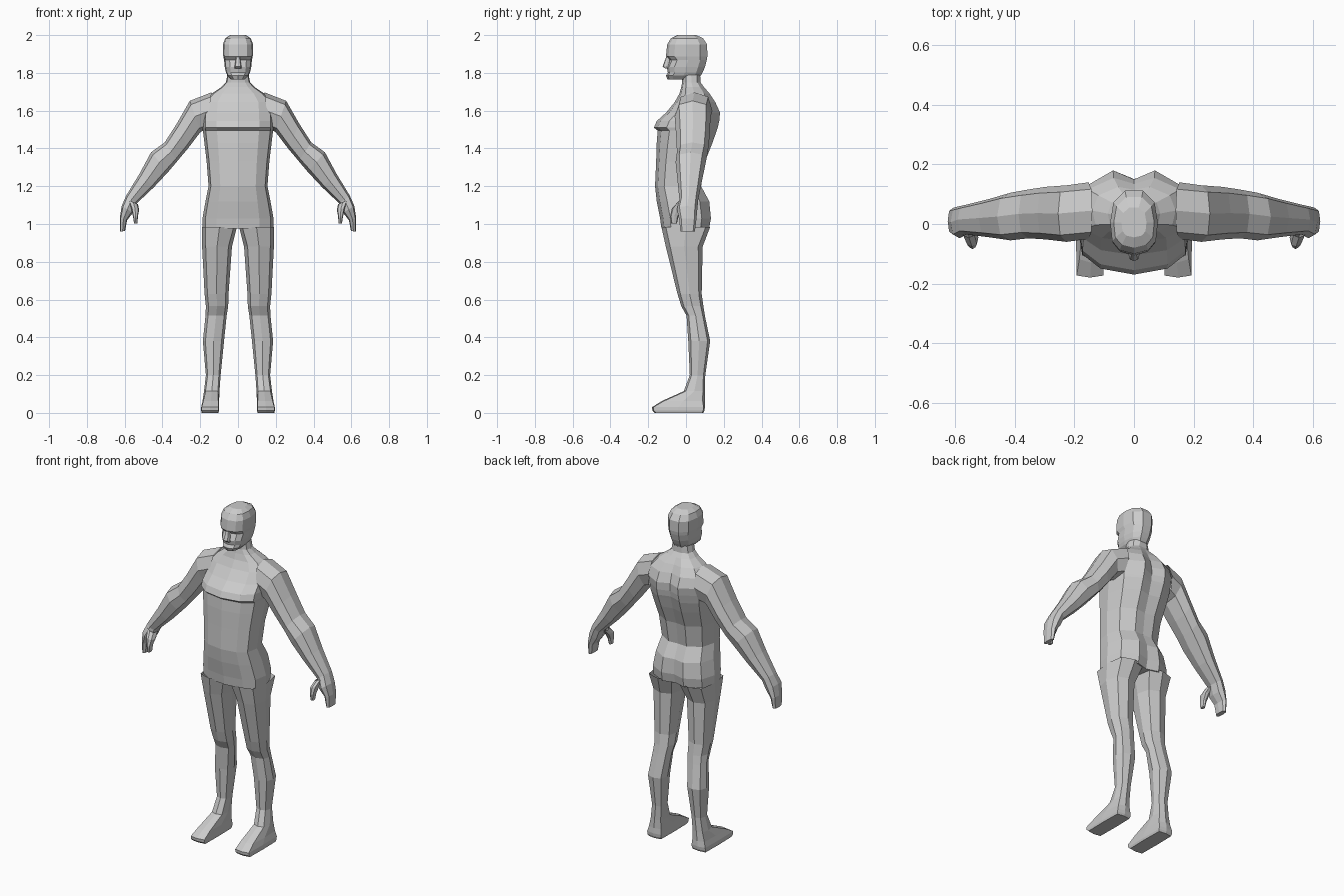
import bpy, bmesh


def loft(name, rings, cap_start=False, cap_end=False, mirror=False):
    """Skin a list of equal-length point rings into one flat-shaded object."""
    bm = bmesh.new()
    rows = [[bm.verts.new(p) for p in r] for r in rings]
    n = len(rows[0])
    for a, b in zip(rows, rows[1:]):
        for i in range(n):
            j = (i + 1) % n
            bm.faces.new((a[i], a[j], b[j], b[i]))
    if cap_start:
        bm.faces.new(rows[0][::-1])
    if cap_end:
        bm.faces.new(rows[-1])
    bmesh.ops.recalc_face_normals(bm, faces=bm.faces)
    me = bpy.data.meshes.new(name)
    bm.to_mesh(me)
    bm.free()
    ob = bpy.data.objects.new(name, me)
    bpy.context.collection.objects.link(ob)
    if mirror:
        m = ob.modifiers.new("Mirror", "MIRROR")
        m.use_mirror_merge = False
    return ob


def trunk(z, w, f, b, groove=0.0):
    """Symmetric 12-point section: half width w, front f, back b, spine groove."""
    d = b - f
    half = [(0, f), (.6 * w, f + .06 * d), (.92 * w, f + .2 * d), (w, f + .5 * d),
            (.86 * w, f + .82 * d), (.38 * w, b), (0, b - groove)]
    pts = half + [(-x, y) for x, y in half[-2:0:-1]]
    return [(x, y, z) for x, y in pts]


def limb(xo, zo, xi, zi, yf, yb, k=.76):
    """8-point section spanning outer to inner edge and front to back."""
    unit = [(1, 0), (k, k), (0, 1), (-k, k), (-1, 0), (-k, -k), (0, -1), (k, -k)]
    return [((xo + xi) / 2 + u * (xo - xi) / 2,
             (yf + yb) / 2 + v * (yb - yf) / 2,
             (zo + zi) / 2 + u * (zo - zi) / 2) for u, v in unit]


def level(z, xi, xo, yf, yb, k=.76):
    return limb(xo, z, xi, z, yf, yb, k)


# Torso and neck
loft("torso", [trunk(*r) for r in [
    (.975, .188, -.13, .122, .02),
    (1.03, .188, -.137, .132, .018),
    (1.12, .172, -.155, .123, .012),
    (1.20, .156, -.164, .08, .004),
    (1.33, .166, -.158, .10, .008),
    (1.43, .178, -.155, .14, .015),
    (1.495, .186, -.15, .163, .02),
    (1.51, .188, -.17, .168, .02),
    (1.545, .188, -.155, .176, .025),
    (1.59, .185, -.105, .18, .03),
    (1.645, .18, -.06, .155, .02),
    (1.69, .14, -.035, .125, .01),
    (1.725, .088, -.025, .095, 0),
    (1.75, .064, -.02, .077, 0),
    (1.79, .056, -.02, .075, 0)]], cap_start=True)

# Head with jaw, mouth line, eye line and brow
loft("head", [trunk(*r) for r in [
    (1.765, .036, -.098, .05),
    (1.785, .056, -.106, .078),
    (1.803, .064, -.096, .088),
    (1.83, .07, -.102, .10),
    (1.868, .074, -.086, .11),
    (1.888, .078, -.106, .113),
    (1.95, .08, -.10, .112),
    (1.983, .068, -.08, .09),
    (2.0, .042, -.045, .055)]], cap_start=True, cap_end=True)

# Nose
loft("nose", [level(1.822, -.018, .018, -.108, -.085),
              level(1.834, -.018, .018, -.124, -.085),
              level(1.885, -.01, .01, -.105, -.085)], True, True)

# Arms
wrist = (.592, 1.15, .535, 1.11, -.035, .065)
loft("arms", [limb(*r) for r in [
    (.14, 1.697, .165, 1.50, -.05, .14),
    (.255, 1.652, .198, 1.488, -.06, .13),
    (.325, 1.53, .265, 1.40, -.052, .125),
    (.388, 1.432, .322, 1.332, -.048, .116),
    (.46, 1.38, .37, 1.275, -.055, .105),
    (.522, 1.265, .445, 1.195, -.045, .085),
    wrist]], mirror=True)

# Mitten hands
loft("hands", [limb(*r) for r in [
    wrist,
    (.616, 1.095, .556, 1.06, -.048, .06),
    (.626, 1.03, .587, 1.02, -.036, .055),
    (.624, .96, .598, .963, -.03, .047)]], cap_end=True, mirror=True)

# Thumbs
loft("thumbs", [limb(*r) for r in [
    (.58, 1.125, .53, 1.105, -.045, .015),
    (.566, 1.085, .523, 1.075, -.076, -.015),
    (.556, 1.04, .53, 1.04, -.084, -.04),
    (.55, 1.002, .532, 1.004, -.078, -.048)]], cap_end=True, mirror=True)

# Legs
ankle = (.115, .098, .18, -.012, .10, .8)
loft("legs", [level(*r) for r in [
    (.985, .006, .19, -.13, .128, .82),
    (.88, .032, .19, -.107, .088),
    (.63, .05, .177, -.045, .083),
    (.565, .052, .17, -.025, .092),
    (.515, .06, .172, .003, .10),
    (.38, .074, .186, .012, .128),
    (.20, .092, .17, .02, .102),
    ankle]], mirror=True)

# Feet
loft("feet", [level(*r) for r in [
    ankle,
    (.062, .1, .188, -.13, .1, .9),
    (.03, .1, .195, -.18, .1, .95),
    (.012, .1, .195, -.178, .098, .95),
    (0, .104, .192, -.165, .092, .95)]], cap_end=True, mirror=True)
